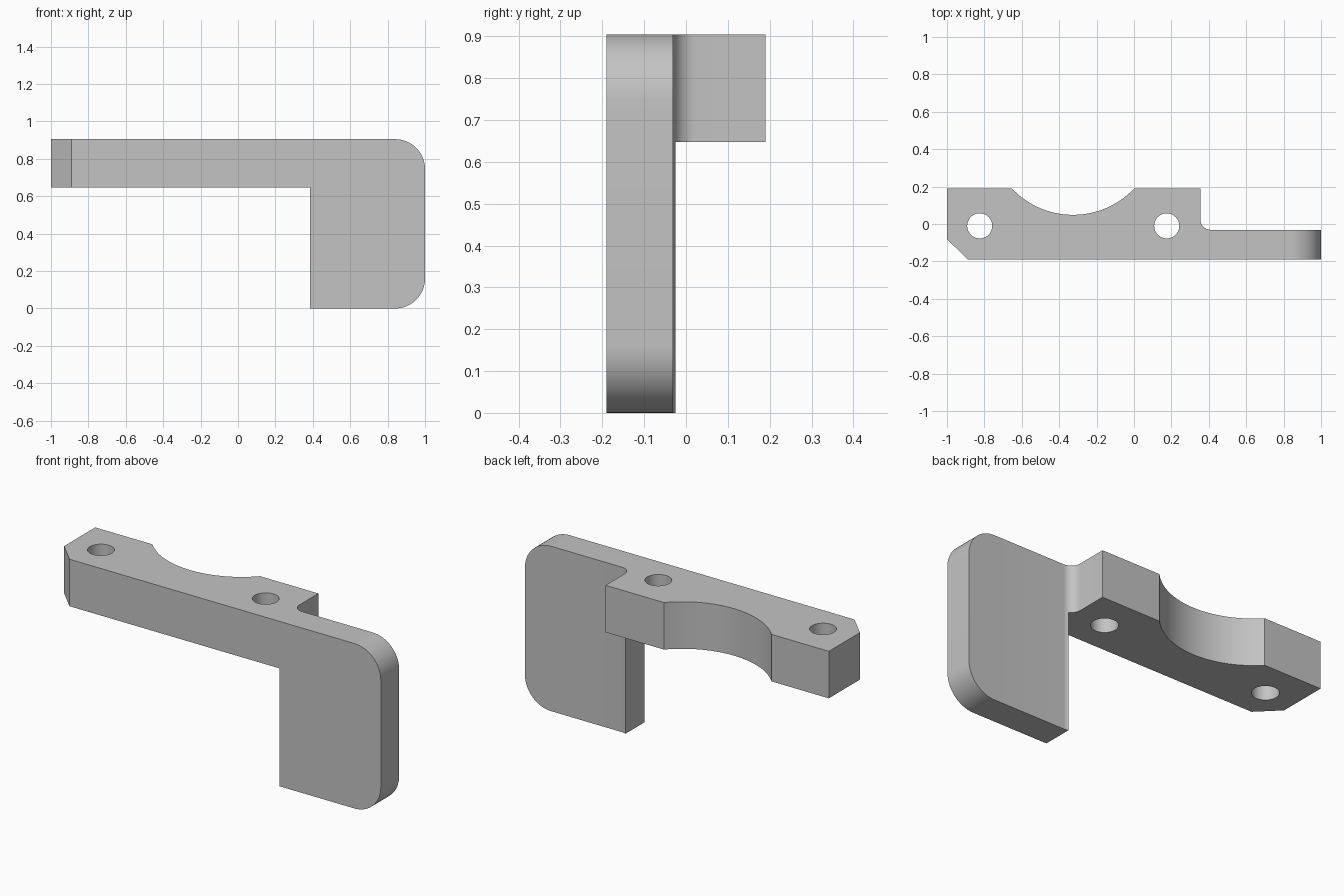
import bpy, bmesh
from math import sin, cos, radians
from mathutils import Vector

if "Cube" in bpy.data.objects:
    bpy.data.objects.remove(bpy.data.objects["Cube"], do_unlink=True)

grey = bpy.data.materials.new("plain_grey")
grey.use_nodes = True
colour = (0.55, 0.55, 0.55, 1)
grey.diffuse_color = colour
grey.node_tree.nodes["Principled BSDF"].inputs["Base Color"].default_value = colour


def arc(cx, cy, r, start, end, steps):
    """Points on a circular arc, angles in degrees."""
    angles = [radians(start + (end - start) * i / steps) for i in range(steps + 1)]
    return [(cx + r * cos(a), cy + r * sin(a)) for a in angles]


def prism(name, points, direction):
    """Extrude a closed profile of 3D points along a direction."""
    bm = bmesh.new()
    face = bm.faces.new([bm.verts.new(p) for p in points])
    side = bmesh.ops.extrude_face_region(bm, geom=[face])
    verts = [g for g in side["geom"] if isinstance(g, bmesh.types.BMVert)]
    bmesh.ops.translate(bm, verts=verts, vec=Vector(direction))
    bmesh.ops.recalc_face_normals(bm, faces=bm.faces)
    mesh = bpy.data.meshes.new(name)
    bm.to_mesh(mesh)
    bm.free()
    mesh.materials.append(grey)
    obj = bpy.data.objects.new(name, mesh)
    bpy.context.collection.objects.link(obj)
    return obj


def combine(target, tool, operation):
    """Apply a boolean and discard the tool."""
    tool.hide_render = True
    mod = target.modifiers.new(operation.lower(), "BOOLEAN")
    mod.operation = operation
    mod.solver = "EXACT"
    mod.object = tool
    bpy.context.view_layer.objects.active = target
    bpy.ops.object.modifier_apply(modifier=mod.name)
    bpy.data.objects.remove(tool, do_unlink=True)


TOP, ARM_BOTTOM, FRONT, BACK = 0.905, 0.647, -0.19, 0.19
PLATE_BACK, FILLET, CORNER = -0.031, 0.055, 0.16

# Plan outline: chamfered end, thin plate, inner fillet, curved saddle
plan = [(-1, BACK), (-1, -0.08), (-0.89, FRONT), (1.1, FRONT), (1.1, PLATE_BACK)]
plan += arc(0.355 + FILLET, PLATE_BACK + FILLET, FILLET, 270, 180, 12)
plan += [(0.355, BACK)]
plan += arc(-0.326, 0.498, 0.449, -43.3, -136.7, 40)
bracket = prism("bracket", [(x, y, -0.1) for x, y in plan], (0, 0, 1.2))

# Front outline: long arm with a hanging plate rounded on its outer corners
front = [(-1.1, TOP), (-1.1, ARM_BOTTOM), (0.385, ARM_BOTTOM), (0.385, 0)]
front += arc(1 - CORNER, CORNER, CORNER, -90, 0, 16)
front += arc(1 - CORNER, TOP - CORNER, CORNER, 0, 90, 16)
combine(bracket, prism("front_outline", [(x, -0.4, z) for x, z in front], (0, 0.8, 0)),
        "INTERSECT")

# Two bolt holes through the arm
for x in (-0.825, 0.175):
    circle = arc(x, -0.01, 0.067, 0, 360, 40)[:-1]
    combine(bracket, prism("hole_cutter", [(a, b, 0.5) for a, b in circle], (0, 0, 0.6)),
            "DIFFERENCE")

# Smooth curves, sharp edges
bpy.ops.object.select_all(action="DESELECT")
bracket.select_set(True)
bpy.context.view_layer.objects.active = bracket
bpy.ops.object.shade_smooth_by_angle(angle=radians(25))
